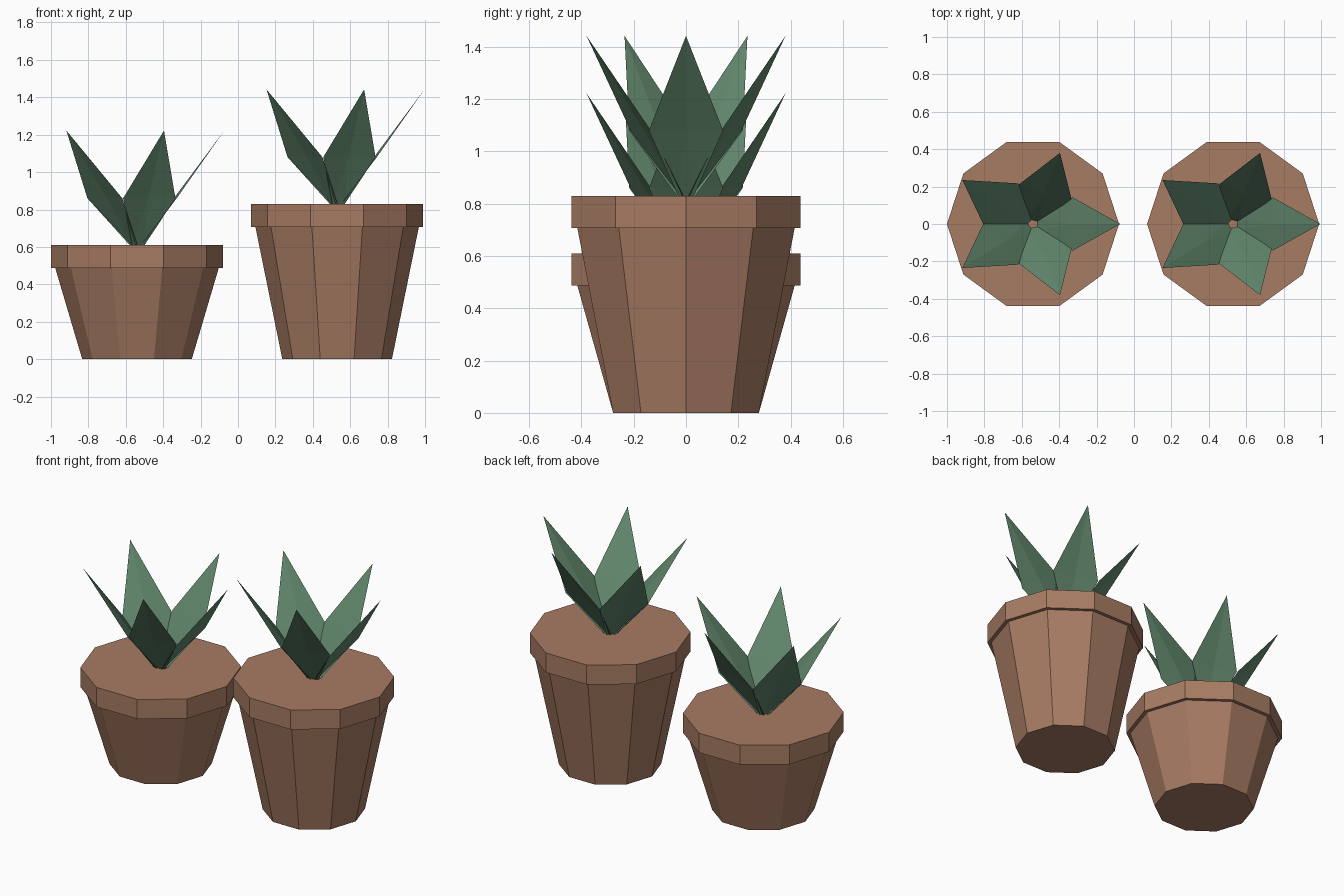
import bpy, math

if "Cube" in bpy.data.objects:
    bpy.data.objects.remove(bpy.data.objects["Cube"])


def material(name, color):
    m = bpy.data.materials.new(name)
    m.diffuse_color = (*color, 1)
    m.use_nodes = True
    m.node_tree.nodes["Principled BSDF"].inputs["Base Color"].default_value = m.diffuse_color
    return m


terracotta = material("terracotta", (0.39, 0.20, 0.125))
leaf_green = material("leaf green", (0.125, 0.25, 0.155))


def mesh_object(name, verts, faces, mat, x):
    me = bpy.data.meshes.new(name)
    me.from_pydata(verts, [], faces)
    me.materials.append(mat)
    ob = bpy.data.objects.new(name, me)
    ob.location.x = x
    bpy.context.collection.objects.link(ob)
    return ob


def pot(name, x, top, sides=10):
    # tapered body and overhanging rim, closed at the soil level
    profile = [(0.293, 0), (0.437, top - 0.123), (0.46, top - 0.123), (0.46, top)]
    verts = [(r * math.cos(math.tau * i / sides), r * math.sin(math.tau * i / sides), z)
             for r, z in profile for i in range(sides)]
    faces = [(k * sides + i, k * sides + (i + 1) % sides,
              (k + 1) * sides + (i + 1) % sides, (k + 1) * sides + i)
             for k in range(len(profile) - 1) for i in range(sides)]
    faces.append(tuple(reversed(range(sides))))
    faces.append(tuple(range(3 * sides, 4 * sides)))
    mesh_object(name, verts, faces, terracotta, x)


def leaf(name, x, soil, degrees, half_width):
    # pointed blade with a shallow raised midrib
    w = half_width
    outline = [(0.02, -0.03, 0), (0.182, -w, 0.25), (0.4, 0, 0.612),
               (0.182, w, 0.25), (0.02, 0.03, 0), (0.172, 0, 0.255)]
    a = math.radians(degrees)
    verts = [((r * math.cos(a) - t * math.sin(a)) * 1.167,
              r * math.sin(a) + t * math.cos(a), soil + z) for r, t, z in outline]
    faces = [(i, (i + 1) % 5, 5) for i in range(5)]
    mesh_object(name, verts, faces, leaf_green, x)


# short pot on the left, tall pot on the right
for label, x, top in (("short", -0.54, 0.61), ("tall", 0.53, 0.83)):
    pot(label + "_pot", x, top)
    for i, width in enumerate((0.142, 0.126, 0.136, 0.136, 0.126)):
        leaf(f"{label}_leaf_{i + 1}", x, top, 72 * i, width)
